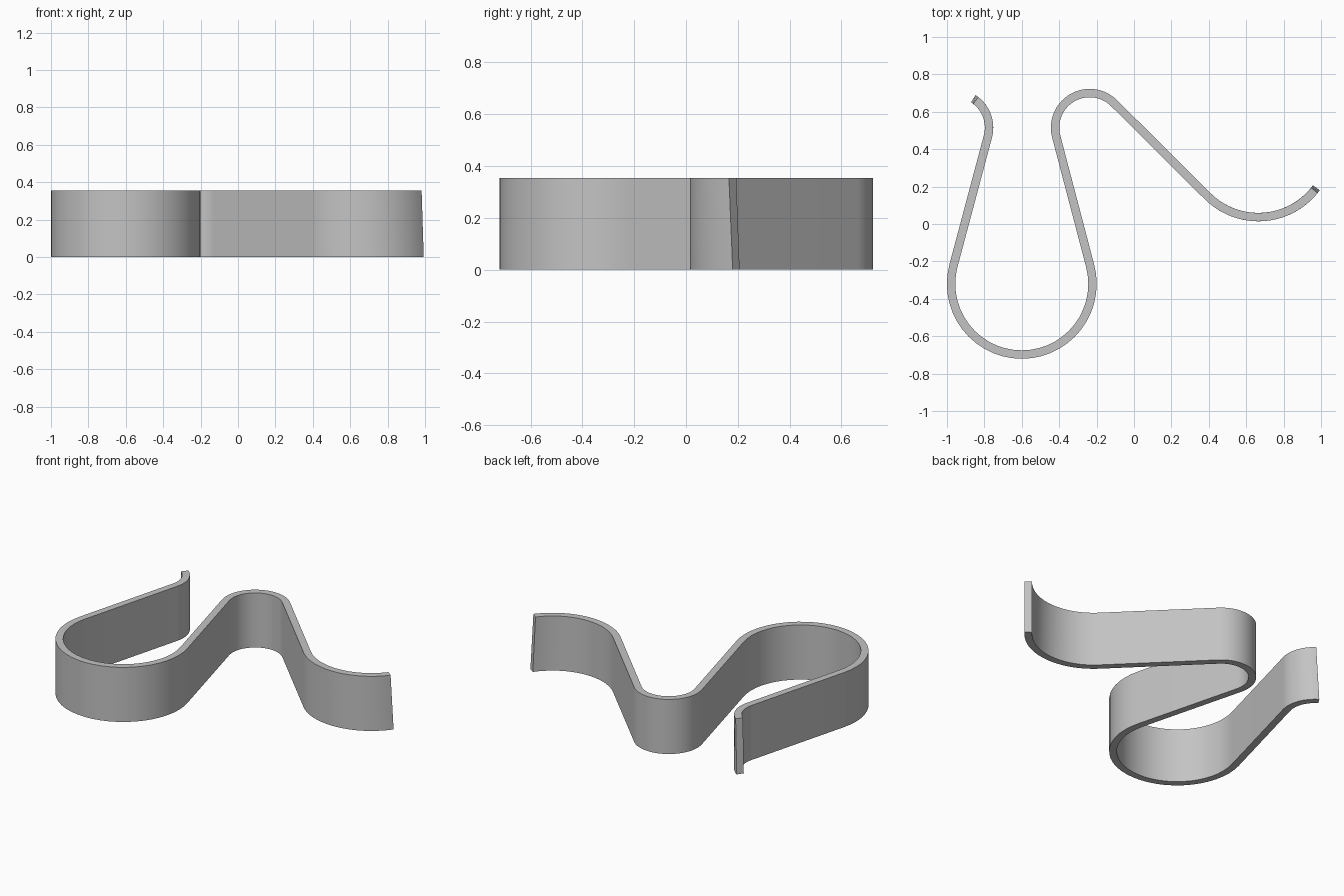
import bpy
import bmesh
from math import cos, sin, radians

if "Cube" in bpy.data.objects:
    bpy.data.objects.remove(bpy.data.objects["Cube"], do_unlink=True)

HEIGHT = 0.355
HALF = 0.0225      # half the strip thickness
STEPS = 28         # stations per bend

grey = bpy.data.materials.new("plain grey")
grey.use_nodes = True
colour = (0.55, 0.55, 0.55, 1)
grey.diffuse_color = colour
grey.node_tree.nodes["Principled BSDF"].inputs["Base Color"].default_value = colour


def bend(cx, cy, r, start, end):
    """Pairs of (left side, right side) points along one bend."""
    turn = 1 if end > start else -1
    pairs = []
    for i in range(STEPS + 1):
        a = radians(start + (end - start) * i / STEPS)
        pairs.append([(cx + k * cos(a), cy + k * sin(a))
                      for k in (r - turn * HALF, r + turn * HALF)])
    return pairs


def outline(first, last):
    """The four bends; straight runs join them. The free ends may differ by level."""
    return (bend(-0.96, 0.515, 0.185, first, -15)
            + bend(-0.6, -0.32, 0.378, 165, 375)
            + bend(-0.237, 0.515, 0.185, 195, 45)
            + bend(0.665, 0.422, 0.385, 225, last))


# Bent strip, with both free ends slanting outward toward the bottom
bm = bmesh.new()
rings = []
for low, high in zip(outline(57, 323.6), outline(52, 321)):
    corners = [(*low[0], 0), (*low[1], 0), (*high[1], HEIGHT), (*high[0], HEIGHT)]
    rings.append([bm.verts.new(c) for c in corners])
for a, b in zip(rings, rings[1:]):
    for i in range(4):
        j = (i + 1) % 4
        bm.faces.new((a[i], a[j], b[j], b[i]))
bm.faces.new(rings[0])
bm.faces.new(rings[-1])
bmesh.ops.recalc_face_normals(bm, faces=bm.faces)

mesh = bpy.data.meshes.new("bent_strip")
bm.to_mesh(mesh)
bm.free()
mesh.materials.append(grey)
strip = bpy.data.objects.new("bent_strip", mesh)
bpy.context.collection.objects.link(strip)

# Smooth bends, sharp rims
bpy.ops.object.select_all(action='DESELECT')
strip.select_set(True)
bpy.context.view_layer.objects.active = strip
bpy.ops.object.shade_smooth_by_angle(angle=radians(30))
